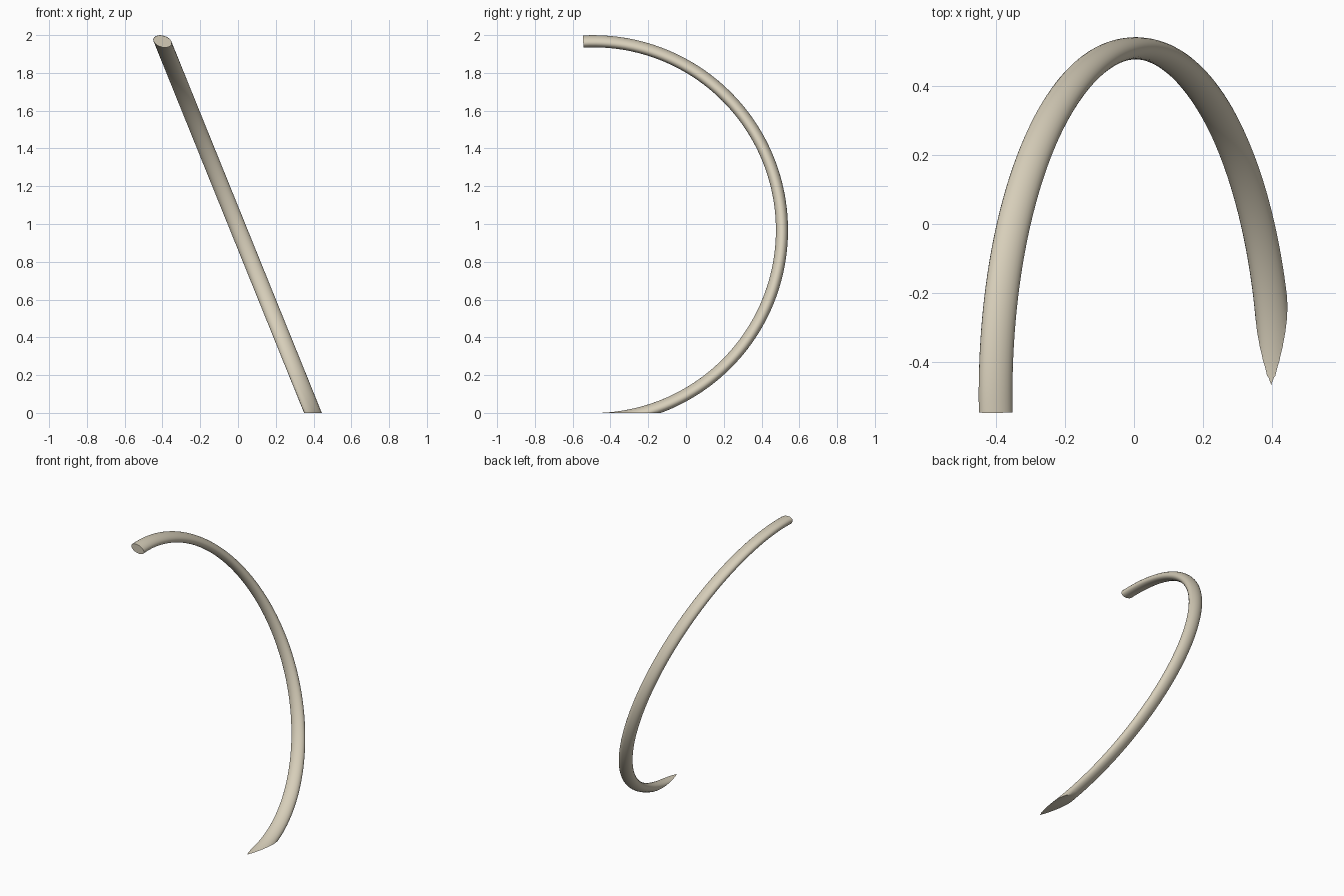
import bpy, bmesh, math

if "Cube" in bpy.data.objects:
    bpy.data.objects.remove(bpy.data.objects["Cube"])

YC, ZC = -0.492, 0.968      # arc centre seen from the side
R, RT, RX = 1.0, 0.032, 0.047  # arc radius, tube half thickness, tube half width
SEG, SIDES = 96, 24

mat = bpy.data.materials.new("warm ivory")
mat.diffuse_color = (0.68, 0.62, 0.49, 1)
mat.use_nodes = True
mat.node_tree.nodes["Principled BSDF"].inputs["Base Color"].default_value = mat.diffuse_color

# Oval tube swept along an arc, leaning sideways with height
bm = bmesh.new()
rings = []
for i in range(SEG + 1):
    a = math.radians(93 - 184 * i / SEG)
    ring = []
    for j in range(SIDES):
        t = 2 * math.pi * j / SIDES
        rad = R + RT * math.cos(t)
        y, z = YC + rad * math.cos(a), ZC + rad * math.sin(a)
        ring.append(bm.verts.new((RX * math.sin(t) - 0.405 * (z - 0.98), y, z)))
    rings.append(ring)
for r0, r1 in zip(rings, rings[1:]):
    for j in range(SIDES):
        k = (j + 1) % SIDES
        bm.faces.new((r0[j], r0[k], r1[k], r1[j]))
bm.faces.new(rings[0])
bm.faces.new(rings[-1])

# Cut the foot flat on the ground
geom = bm.verts[:] + bm.edges[:] + bm.faces[:]
cut = bmesh.ops.bisect_plane(bm, geom=geom, plane_co=(0, 0, 0.0005),
                             plane_no=(0, 0, 1), clear_inner=True)
edges = [e for e in cut["geom_cut"] if isinstance(e, bmesh.types.BMEdge)]
bmesh.ops.holes_fill(bm, edges=edges, sides=0)
bmesh.ops.translate(bm, verts=bm.verts[:], vec=(0, 0, -0.0005))
bmesh.ops.recalc_face_normals(bm, faces=bm.faces[:])

me = bpy.data.meshes.new("curved_tube")
bm.to_mesh(me)
bm.free()
me.materials.append(mat)
ob = bpy.data.objects.new("curved_tube", me)
bpy.context.collection.objects.link(ob)
bpy.context.view_layer.objects.active = ob
ob.select_set(True)
bpy.ops.object.shade_smooth_by_angle(angle=math.radians(40))
